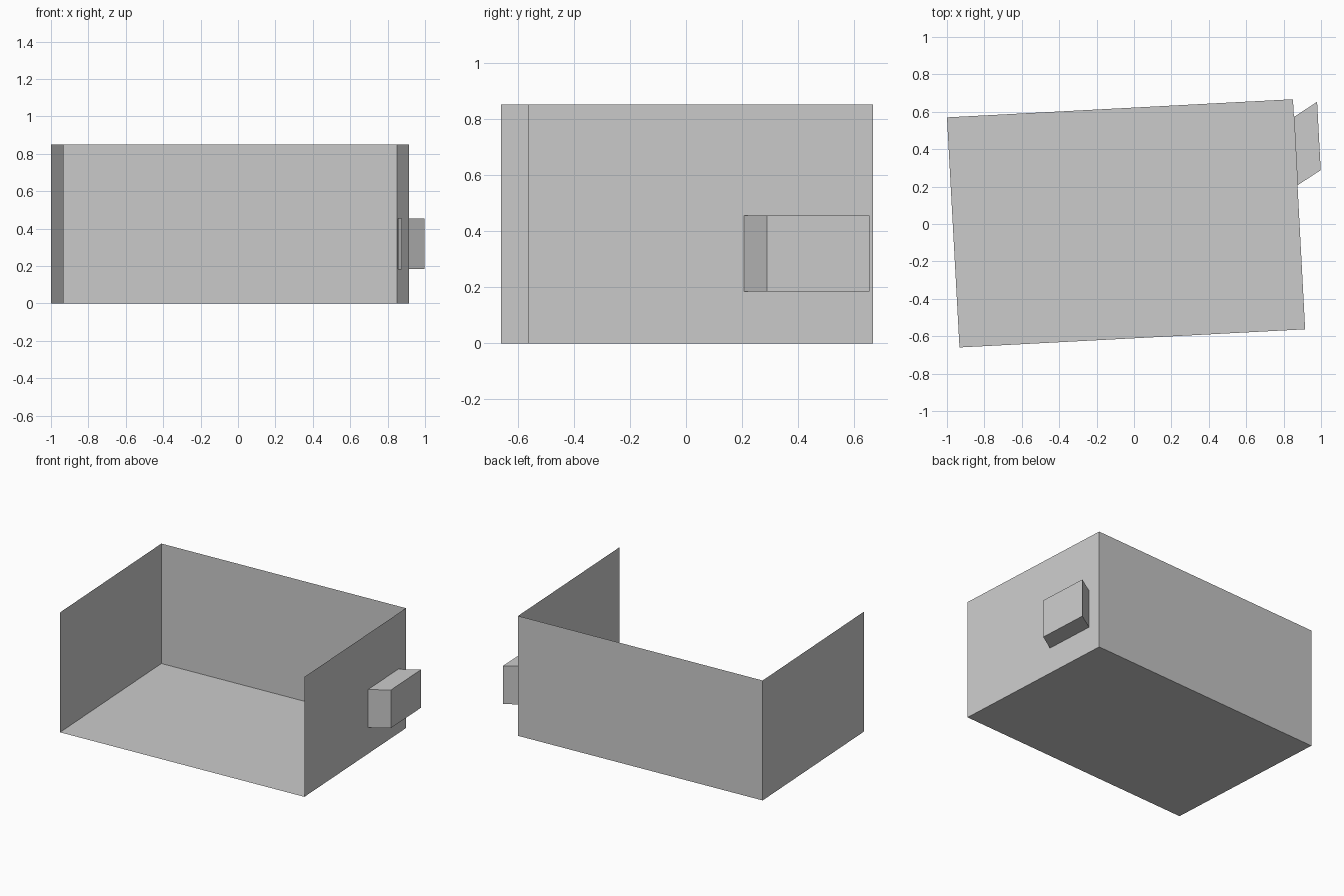
import bpy
import bmesh
from mathutils import Vector

cube = bpy.data.objects.get("Cube")
if cube:
    bpy.data.objects.remove(cube, do_unlink=True)

grey = bpy.data.materials.new("plain grey")
grey.use_nodes = True
COLOUR = (0.6, 0.6, 0.6, 1)
grey.diffuse_color = COLOUR
grey.node_tree.nodes["Principled BSDF"].inputs["Base Color"].default_value = COLOUR

HEIGHT = 0.85
SILL, LINTEL = 0.185, 0.455

# Plan corners of the slightly turned room
back_left = Vector((-1, 0.57))
back_right = Vector((0.85, 0.667))
front_right = Vector((0.915, -0.563))
front_left = Vector((-0.933, -0.66))

# Opening in the right wall, and the slanted reveal of the bay behind it
along = front_right - back_right
hole_back = back_right + along * 0.077
hole_front = back_right + along * 0.374
slant = Vector((0.124, 0.081))


def at(p, z):
    return Vector((p.x, p.y, z))


def upright(p, q, low, high):
    """Corners of an upright panel from p to q."""
    return [at(p, low), at(q, low), at(q, high), at(p, high)]


def make_part(name, faces):
    bm = bmesh.new()
    for face in faces:
        bm.faces.new([bm.verts.new(v) for v in face])
    bmesh.ops.remove_doubles(bm, verts=bm.verts, dist=0.0005)
    mesh = bpy.data.meshes.new(name)
    bm.to_mesh(mesh)
    bm.free()
    mesh.materials.append(grey)
    part = bpy.data.objects.new(name, mesh)
    bpy.context.collection.objects.link(part)
    return part


def ring(outer, inner):
    """Quads that join two matching loops."""
    n = len(outer)
    return [[outer[i], outer[(i + 1) % n], inner[(i + 1) % n], inner[i]]
            for i in range(n)]


# Floor and the two plain walls; front and top stay open
make_part("floor", [[at(p, 0) for p in (back_left, back_right, front_right, front_left)]])
make_part("back_wall", [upright(back_right, back_left, 0, HEIGHT)])
make_part("left_wall", [upright(back_left, front_left, 0, HEIGHT)])

# Right wall framing the opening
opening = upright(hole_front, hole_back, SILL, LINTEL)
make_part("right_wall", ring(upright(front_right, back_right, 0, HEIGHT), opening))

# Bay: four slanted sides and an outer panel, open to the room
outer_panel = upright(hole_front + slant, hole_back + slant, SILL, LINTEL)
make_part("side_bay", ring(opening, outer_panel) + [outer_panel])
